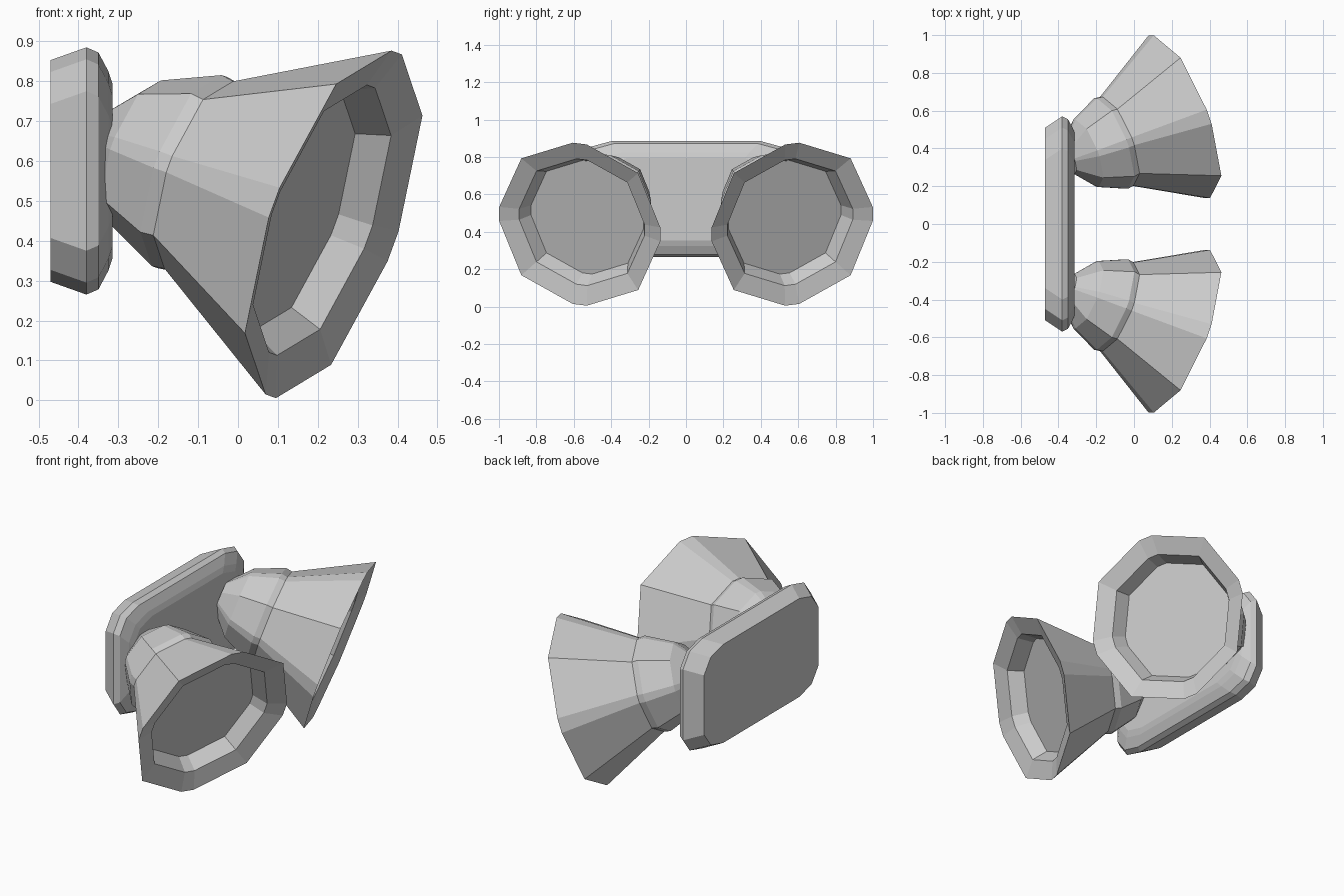
import bpy, bmesh
from mathutils import Vector

if "Cube" in bpy.data.objects:
    bpy.data.objects.remove(bpy.data.objects["Cube"])


def loft(name, rings):
    """Skin a list of equal-length rings and cap both ends."""
    bm = bmesh.new()
    loops = [[bm.verts.new(p) for p in ring] for ring in rings]
    n = len(loops[0])
    for a, b in zip(loops, loops[1:]):
        for i in range(n):
            j = (i + 1) % n
            bm.faces.new((a[i], a[j], b[j], b[i]))
    bm.faces.new(loops[0])
    bm.faces.new(loops[-1])
    bmesh.ops.recalc_face_normals(bm, faces=bm.faces)
    mesh = bpy.data.meshes.new(name)
    bm.to_mesh(mesh)
    bm.free()
    obj = bpy.data.objects.new(name, mesh)
    bpy.context.collection.objects.link(obj)
    return obj


# Wall plate: rounded rectangle sections stacked along x
def plate_ring(x, hy, hz):
    corner = [(hy, hz - 0.11), (hy - 0.06, hz - 0.03), (hy - 0.17, hz)]
    pts = corner + [(-y, z) for y, z in reversed(corner)]
    pts += [(-y, -z) for y, z in pts]
    return [(x, y, 0.575 + z) for y, z in pts]


loft("wall_plate", [plate_ring(*s) for s in (
    (-0.47, 0.51, 0.278), (-0.38, 0.57, 0.31), (-0.35, 0.555, 0.297),
    (-0.325, 0.51, 0.25), (-0.315, 0.485, 0.22))])

# Lamp heads: octagon with four clipped corners, lofted along a tilted axis
RIM = Vector((0.24, -0.568, 0.441))
AXIS = Vector((0.882, -0.346, -0.323)).normalized()
UP = Vector((0.344, 0, 0.939)).normalized()
SIDE = AXIS.cross(UP).normalized()

section = []
for c, s in ((1, 0), (0, 1), (-1, 0), (0, -1)):
    for a, b in ((1.0, -0.087), (1.0, 0.087), (0.725, 0.725)):
        section.append((a * c - b * s, a * s + b * c))

# (distance along axis, radius): back dome, collar, shade, lip, lens floor
profile = [(-0.66, 0.08), (-0.56, 0.19), (-0.41, 0.255), (-0.376, 0.25),
           (0.0, 0.459), (-0.033, 0.357), (-0.115, 0.32)]

for name, sign in (("lamp_head_front", 1), ("lamp_head_back", -1)):
    rings = []
    for t, r in profile:
        ring = [RIM + AXIS * t + (UP * a + SIDE * b) * r for a, b in section]
        rings.append([(p.x, p.y * sign, p.z) for p in ring])
    loft(name, rings)
